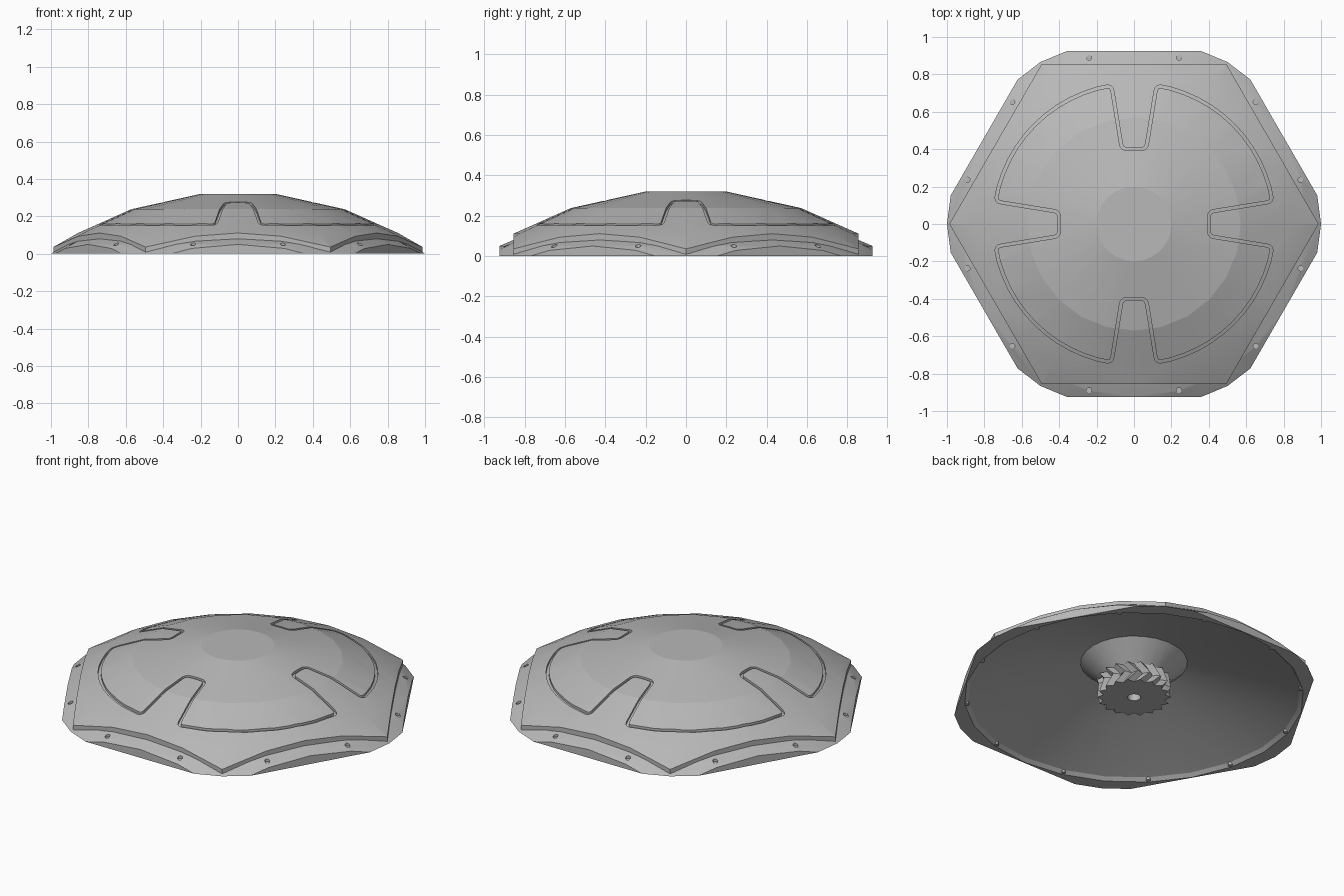
import bpy, bmesh
from math import sin, cos, pi, radians, atan2, hypot
from mathutils import Vector

if "Cube" in bpy.data.objects:
    bpy.data.objects.remove(bpy.data.objects["Cube"], do_unlink=True)

SEGS = 24
grey = bpy.data.materials.new("plain_grey")
grey.use_nodes = True
grey.diffuse_color = (0.48, 0.48, 0.48, 1)
grey.node_tree.nodes["Principled BSDF"].inputs["Base Color"].default_value = (0.48, 0.48, 0.48, 1)

DOME = [(0, 0.32), (0.2, 0.32), (0.57, 0.238), (0.855, 0.111), (0.987, 0.036), (1.08, -0.02)]


def finish(name, bm):
    bmesh.ops.recalc_face_normals(bm, faces=bm.faces)
    mesh = bpy.data.meshes.new(name)
    bm.to_mesh(mesh)
    bm.free()
    mesh.materials.append(grey)
    obj = bpy.data.objects.new(name, mesh)
    bpy.context.collection.objects.link(obj)
    return obj


def smooth(obj, degrees):
    bpy.ops.object.select_all(action='DESELECT')
    obj.select_set(True)
    bpy.context.view_layer.objects.active = obj
    bpy.ops.object.shade_smooth_by_angle(angle=radians(degrees))


def revolve(profile):
    """Closed solid from a profile that starts and ends on the z axis."""
    bm = bmesh.new()
    rings = []
    for r, z in profile:
        count = SEGS if r > 0 else 1
        rings.append([bm.verts.new((r * cos(2 * pi * i / SEGS), r * sin(2 * pi * i / SEGS), z))
                      for i in range(count)])
    for a, b in zip(rings, rings[1:]):
        for i in range(SEGS):
            j = (i + 1) % SEGS
            if len(a) == 1:
                bm.faces.new((a[0], b[i], b[j]))
            elif len(b) == 1:
                bm.faces.new((a[i], a[j], b[0]))
            else:
                bm.faces.new((a[i], b[i], b[j], a[j]))
    return bm


def trim_to_hexagon(bm, apothem):
    for k in range(6):
        a = radians(30 + 60 * k)
        n = Vector((cos(a), sin(a), 0))
        cut = bmesh.ops.bisect_plane(bm, geom=bm.verts[:] + bm.edges[:] + bm.faces[:], dist=1e-5,
                                     plane_co=n * apothem, plane_no=n, clear_outer=True)
        edges = [e for e in cut["geom_cut"] if isinstance(e, bmesh.types.BMEdge)]
        bmesh.ops.edgeloop_fill(bm, edges=edges)


def dome_height(x, y):
    """Height of the faceted dome above a point."""
    step = 2 * pi / SEGS
    dev = atan2(y, x) % step - step / 2
    r = hypot(x, y) * cos(dev) / cos(step / 2)
    for (r0, z0), (r1, z1) in zip(DOME, DOME[1:]):
        if r <= r1:
            return z0 + (z1 - z0) * (r - r0) / (r1 - r0)
    return 0


def carve(obj, cutter):
    cutter.hide_render = True
    mod = obj.modifiers.new("carve", 'BOOLEAN')
    mod.operation = 'DIFFERENCE'
    mod.solver = 'EXACT'
    mod.object = cutter
    bpy.context.view_layer.objects.active = obj
    bpy.ops.object.modifier_apply(modifier=mod.name)
    bpy.data.objects.remove(cutter, do_unlink=True)


def rounded(points, radius):
    """Replace the corners of a closed path by small curves."""
    out = []
    for i, p in enumerate(points):
        a, b = points[i - 1] - p, points[(i + 1) % len(points)] - p
        if abs(a.normalized().dot(b.normalized())) > 0.9:
            out.append(p)
            continue
        s = p + a.normalized() * min(radius, a.length * 0.45)
        e = p + b.normalized() * min(radius, b.length * 0.45)
        for t in (0, 0.25, 0.5, 0.75, 1):
            out.append(s * (1 - t) ** 2 + p * 2 * t * (1 - t) + e * t * t)
    return out


# Groove outline: a circle with four tapered notches
path = []
for k in range(4):
    turn = -k * pi / 2
    quarter = [(-0.12, 0.74)]
    quarter += [(-0.12 + 0.055 * t / 4, 0.74 - 0.34 * t / 4) for t in range(1, 5)]
    quarter += [(0.065 + 0.055 * t / 4, 0.40 + 0.34 * t / 4) for t in range(5)]
    quarter += [(0.75 * cos(radians(a)), 0.75 * sin(radians(a))) for a in range(75, 12, -6)]
    path += [Vector((x * cos(turn) - y * sin(turn), x * sin(turn) + y * cos(turn)))
             for x, y in quarter]
path = rounded(path, 0.03)

# Groove cutter: a ribbon that follows the dome
bm = bmesh.new()
sections = []
for i, p in enumerate(path):
    d = (path[(i + 1) % len(path)] - path[i - 1]).normalized()
    side = Vector((-d.y, d.x)) * 0.008
    section = []
    for q, lift in ((p - side, -0.014), (p + side, -0.014), (p + side, 0.05), (p - side, 0.05)):
        section.append(bm.verts.new((q.x, q.y, dome_height(q.x, q.y) + lift)))
    sections.append(section)
for i, a in enumerate(sections):
    b = sections[(i + 1) % len(sections)]
    for m in range(4):
        n = (m + 1) % 4
        bm.faces.new((a[m], a[n], b[n], b[m]))
bmesh.ops.triangulate(bm, faces=bm.faces)
groove_cutter = finish("groove_cutter", bm)

# Upper dome plate with six straight edges
bm = revolve(DOME + [(r, z - 0.034) for r, z in reversed(DOME)])
trim_to_hexagon(bm, 0.855)
upper_plate = finish("upper_plate", bm)
carve(upper_plate, groove_cutter)
smooth(upper_plate, 10)

# Lower plate with hollow underside and central boss
bm = revolve([(0, 0.27), (0.2, 0.27), (0.57, 0.19), (0.855, 0.08), (0.925, 0.05), (1.0, 0),
              (0.92, 0), (0.9, 0.018), (0.57, 0.14), (0.29, 0.217), (0.17, 0.11), (0, 0.11)])
trim_to_hexagon(bm, 0.925)
lower_plate = finish("lower_plate", bm)

# Bolt positions: two along every edge
bolts = []
for k in range(6):
    a = radians(30 + 60 * k)
    for s in (-0.24, 0.24):
        bolts.append(Vector((0.89 * cos(a) - s * sin(a), 0.89 * sin(a) + s * cos(a), 0)))


def pins(name, radius, low, high, scale):
    bm = bmesh.new()
    for p in bolts:
        made = bmesh.ops.create_cone(bm, cap_ends=True, segments=12, radius1=radius,
                                     radius2=radius, depth=high - low)
        bmesh.ops.translate(bm, verts=made["verts"],
                            vec=(p.x * scale, p.y * scale, (low + high) / 2))
    return finish(name, bm)


carve(lower_plate, pins("bolt_hole_cutter", 0.014, 0.04, 0.12, 1))
smooth(lower_plate, 15)
smooth(pins("bolt_ends", 0.012, 0.002, 0.03, 0.985), 30)

# Herringbone gear under the boss
TEETH = 18
bm = bmesh.new()


def gear_ring(z, twist, tip, root):
    ring = []
    for i in range(2 * TEETH):
        a = pi * i / TEETH + twist
        r = root if i % 2 else tip
        ring.append(bm.verts.new((r * cos(a), r * sin(a), z)))
    return ring


layers = [gear_ring(0.05, 0, 0.035, 0.035), gear_ring(0, 0, 0.035, 0.035),
          gear_ring(0, 0, 0.2, 0.17), gear_ring(0.056, radians(16), 0.2, 0.17),
          gear_ring(0.112, 0, 0.2, 0.17)]
for a, b in zip(layers, layers[1:]):
    for i in range(2 * TEETH):
        j = (i + 1) % (2 * TEETH)
        bm.faces.new((a[i], a[j], b[j], b[i]))
bm.faces.new(layers[0])
bm.faces.new(layers[-1])
finish("herringbone_gear", bm)
